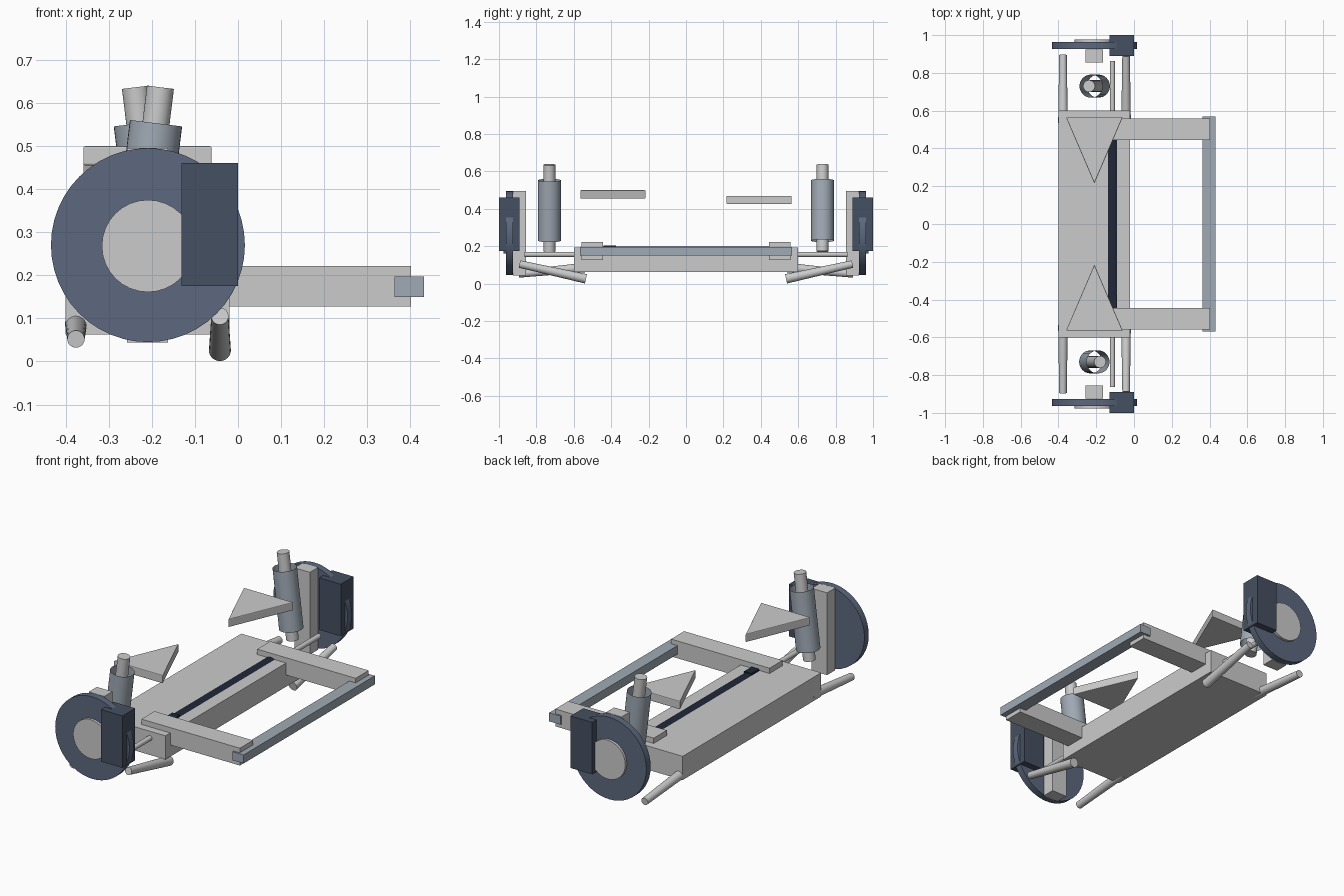
import bpy, bmesh, math
from mathutils import Vector

if "Cube" in bpy.data.objects:
    bpy.data.objects.remove(bpy.data.objects["Cube"])


def material(name, rgb):
    m = bpy.data.materials.new(name)
    m.diffuse_color = (*rgb, 1)
    m.use_nodes = True
    m.node_tree.nodes["Principled BSDF"].inputs["Base Color"].default_value = m.diffuse_color
    return m


DISC = material("slate", (0.11, 0.14, 0.21))
CALIPER = material("dark_slate", (0.06, 0.08, 0.12))
RACK = material("near_black", (0.015, 0.02, 0.04))
STEEL = material("blue_grey", (0.35, 0.40, 0.46))


def finish(name, bm, mat=None, smooth=False):
    mesh = bpy.data.meshes.new(name)
    bmesh.ops.recalc_face_normals(bm, faces=bm.faces)
    bm.to_mesh(mesh)
    bm.free()
    ob = bpy.data.objects.new(name, mesh)
    bpy.context.collection.objects.link(ob)
    if mat:
        mesh.materials.append(mat)
    if smooth:
        bpy.context.view_layer.objects.active = ob
        bpy.ops.object.select_all(action='DESELECT')
        ob.select_set(True)
        bpy.ops.object.shade_smooth_by_angle(angle=math.radians(35))
    return ob


def box(name, xs, ys, zs, mat=None):
    bm = bmesh.new()
    bmesh.ops.create_cube(bm, size=1)
    for v in bm.verts:
        v.co = [(r[0] + r[1]) / 2 + c * (r[1] - r[0]) for c, r in zip(v.co, (xs, ys, zs))]
    return finish(name, bm, mat)


def rod(name, a, b, r1, r2=None, mat=None, caps=True, seg=32):
    a, b = Vector(a), Vector(b)
    bm = bmesh.new()
    bmesh.ops.create_cone(bm, cap_ends=caps, segments=seg, radius1=r1,
                          radius2=r1 if r2 is None else r2, depth=(b - a).length)
    q = (b - a).to_track_quat('Z', 'Y')
    for v in bm.verts:
        v.co = q @ v.co + (a + b) / 2
    return finish(name, bm, mat, smooth=True)


def mount_plate(name, s, z0, z1):
    # Triangular plate pointing towards the middle
    bm = bmesh.new()
    pts = [(-0.36, s * 0.565), (-0.06, s * 0.565), (-0.21, s * 0.215)]
    face = bm.faces.new([bm.verts.new((x, y, z0)) for x, y in pts])
    ext = bmesh.ops.extrude_face_region(bm, geom=[face])
    for v in ext["geom"]:
        if isinstance(v, bmesh.types.BMVert):
            v.co.z = z1
    ob = finish(name, bm)
    bev = ob.modifiers.new("soft_edges", 'BEVEL')
    bev.width, bev.segments = 0.004, 2


# Main frame, steering rack and front crossbar
box("subframe", (-0.40, -0.02), (-0.60, 0.60), (0.063, 0.193))
rod("steering_rack", (-0.113, -0.45, 0.155), (-0.113, 0.45, 0.155), 0.045, mat=RACK)
box("rack_pinion", (-0.135, -0.09), (-0.44, -0.375), (0.12, 0.204), RACK)
box("front_crossbar", (0.363, 0.432), (-0.568, 0.568), (0.15, 0.197), STEEL)

for s, side in ((-1, "right"), (1, "left")):
    def ys(a, b):
        return tuple(sorted((s * a, s * b)))

    # Long forward arms and triangular top mounts
    box("frame_rail_" + side, (-0.195, 0.402), ys(0.445, 0.558), (0.127, 0.222))
    z0 = 0.455 if s < 0 else 0.425
    mount_plate("upper_plate_" + side, s, z0, z0 + 0.045)

    # Upright, brake disc, hub and caliper
    box("upright_" + side, (-0.257, -0.163), ys(0.855, 0.925), (0.044, 0.495))
    rod("brake_disc_" + side, (-0.209, s * 0.926, 0.27), (-0.209, s * 0.963, 0.27),
        0.225, mat=DISC, seg=48)
    rod("hub_" + side, (-0.209, s * 0.93, 0.268), (-0.209, s * 0.977, 0.268), 0.107)
    box("caliper_" + side, (-0.131, 0.0), ys(0.89, 1.0), (0.175, 0.46), CALIPER)

    # Tapered lower links and the tie rod
    rod("front_link_" + side, (-0.042, s * 0.535, 0.026), (-0.042, s * 0.89, 0.105),
        0.0255, 0.02)
    rod("rear_link_" + side, (-0.376, s * 0.535, 0.087), (-0.376, s * 0.895, 0.052),
        0.0255, 0.02)
    rod("tie_rod_" + side, (-0.114, s * 0.44, 0.156), (-0.114, s * 0.863, 0.156), 0.0135)

    # Strut: open sleeve around a rod, leaning opposite ways on each side
    t = math.radians(7)
    axis = Vector((-s * math.sin(t), 0, math.cos(t)))
    c = Vector((-0.209, s * 0.73, 0.40))
    rod("strut_rod_" + side, c - axis * 0.23, c + axis * 0.238, 0.0315)
    rod("strut_sleeve_" + side, c - axis * 0.172, c + axis * 0.154, 0.061,
        mat=STEEL, caps=False)
